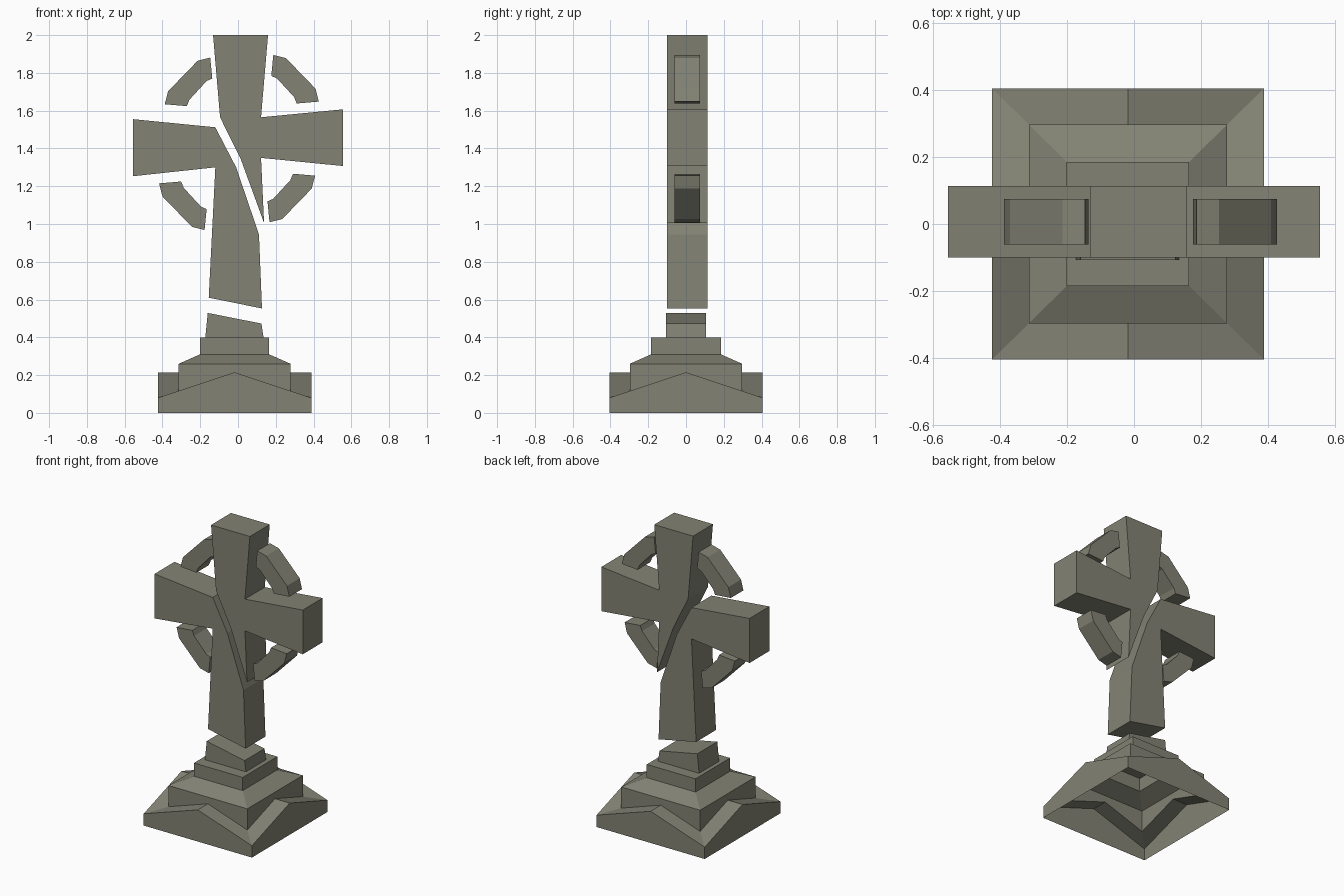
import bpy, bmesh

if "Cube" in bpy.data.objects:
    bpy.data.objects.remove(bpy.data.objects["Cube"])

stone = bpy.data.materials.new("weathered_stone")
stone.diffuse_color = (0.225, 0.225, 0.175, 1)
stone.use_nodes = True
stone.node_tree.nodes["Principled BSDF"].inputs["Base Color"].default_value = stone.diffuse_color


def finish(bm, name):
    bmesh.ops.recalc_face_normals(bm, faces=bm.faces[:])
    mesh = bpy.data.meshes.new(name)
    bm.to_mesh(mesh)
    bm.free()
    mesh.materials.append(stone)
    obj = bpy.data.objects.new(name, mesh)
    bpy.context.collection.objects.link(obj)
    return obj


def slab(name, outline, y0, y1):
    """Extrude an (x, z) outline from y0 to y1."""
    bm = bmesh.new()
    face = bm.faces.new([bm.verts.new((x, y0, z)) for x, z in outline])
    ext = bmesh.ops.extrude_face_region(bm, geom=[face], use_keep_orig=True)
    verts = [v for v in ext["geom"] if isinstance(v, bmesh.types.BMVert)]
    bmesh.ops.translate(bm, verts=verts, vec=(0, y1 - y0, 0))
    return finish(bm, name)


# Stepped plinth: hollow shell lofted through rings of corners and side middles
CX = -0.018
rings = [  # half width x, half depth y, corner z, middle z
    (0.406, 0.405, 0.0, 0.0),
    (0.406, 0.405, 0.08, 0.215),
    (0.296, 0.297, 0.116, 0.215),
    (0.296, 0.297, 0.26, 0.26),
    (0.183, 0.185, 0.31, 0.31),
    (0.183, 0.185, 0.40, 0.40),
]
around = [(-1, -1), (0, -1), (1, -1), (1, 0), (1, 1), (0, 1), (-1, 1), (-1, 0)]
bm = bmesh.new()
loops = [[bm.verts.new((CX + i * hx, j * hy, zc if i * j else zm)) for i, j in around]
         for hx, hy, zc, zm in rings]
for low, high in zip(loops, loops[1:]):
    for k in range(8):
        n = (k + 1) % 8
        bm.faces.new((low[k], low[n], high[n], high[k]))
bm.faces.new(loops[-1])
finish(bm, "stepped_plinth")

# Broken stump of the shaft
slab("shaft_stump", [(-0.173, 0.40), (0.135, 0.40), (0.124, 0.473), (-0.16, 0.529)],
     -0.107, 0.107)

# Two halves of the cracked cross
Y0, Y1 = -0.10, 0.113
slab("cross_upper_right",
     [(-0.132, 2.0), (-0.095, 1.565), (0.016, 1.34), (0.138, 1.005), (0.122, 1.35),
      (0.556, 1.307), (0.556, 1.607), (0.122, 1.565), (0.159, 2.0)], Y0, Y1)
slab("cross_lower_left",
     [(-0.556, 1.555), (-0.556, 1.253), (-0.12, 1.30), (-0.155, 0.61), (0.127, 0.553),
      (0.111, 0.945), (-0.01, 1.30), (-0.12, 1.512)], Y0, Y1)

# Four drifting ring fragments: one arc, mirrored and offset into each quadrant
arc = [(0.187, 1.895), (0.254, 1.878), (0.41, 1.717), (0.428, 1.648),
       (0.311, 1.638), (0.297, 1.672), (0.206, 1.771), (0.176, 1.784)]
for name, sx, dx, sz, dz in [
    ("ring_upper_right", 1, 0, 1, 0),
    ("ring_upper_left", -1, 0.04, 1, -0.014),
    ("ring_lower_left", -1, 0.01, -1, 2.863),
    ("ring_lower_right", 1, -0.02, -1, 2.904),
]:
    slab(name, [(sx * x + dx, sz * z + dz) for x, z in arc], -0.061, 0.075)
